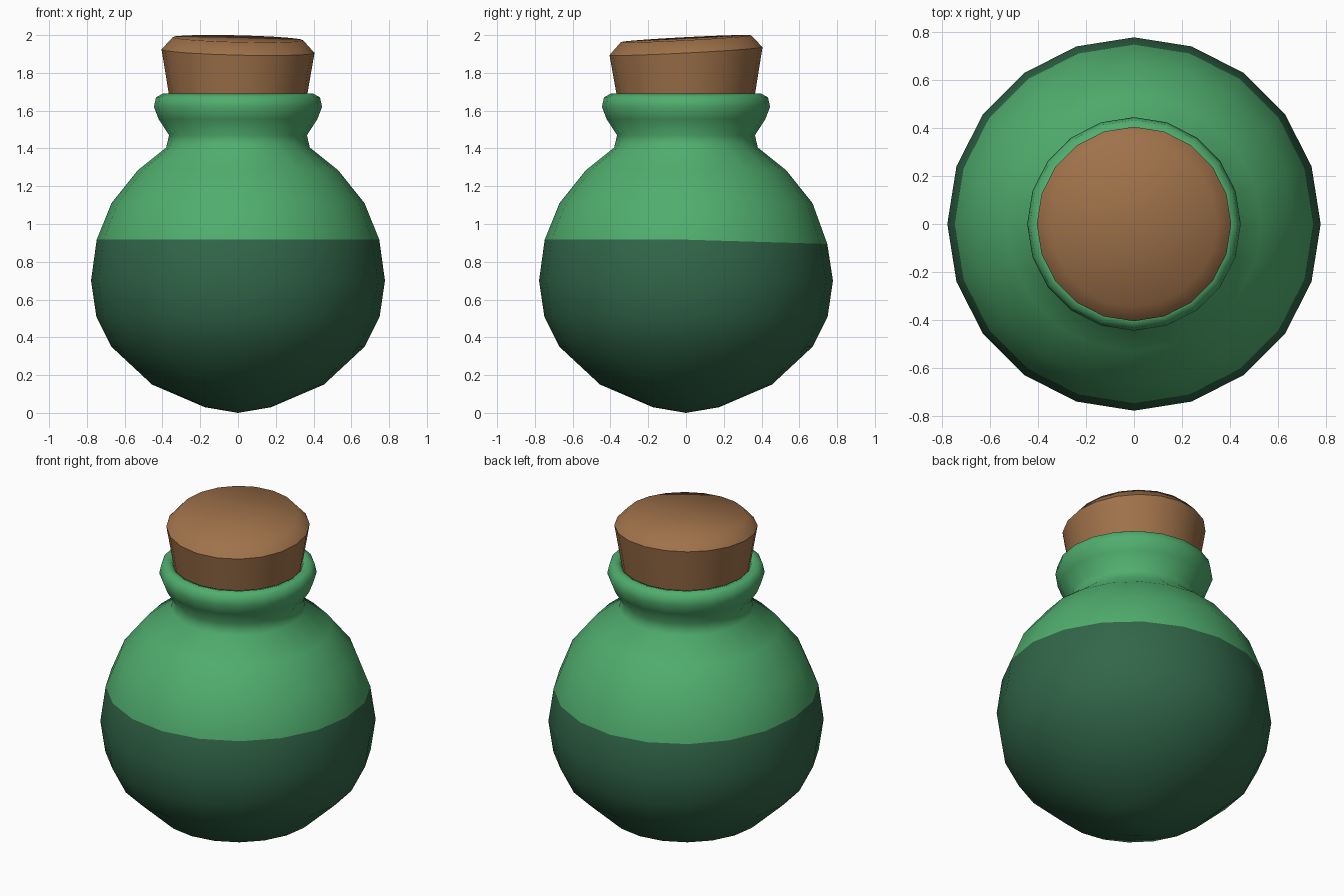
import bpy, bmesh, math

if "Cube" in bpy.data.objects:
    bpy.data.objects.remove(bpy.data.objects["Cube"])

SIDES = 20


def material(name, rgb):
    m = bpy.data.materials.new(name)
    m.diffuse_color = (*rgb, 1.0)
    m.use_nodes = True
    m.node_tree.nodes["Principled BSDF"].inputs["Base Color"].default_value = m.diffuse_color
    return m


def lathe(name, profile, mats, adjust=None, rule=None, sharp_rings=()):
    """Spin (radius, z) points around z; radius 0 makes a pole."""
    bm = bmesh.new()
    rings = []
    for i, (r, z) in enumerate(profile):
        if r == 0:
            rings.append([bm.verts.new((0, 0, z))] * SIDES)
            continue
        ring = []
        for k in range(SIDES):
            a = 2 * math.pi * k / SIDES
            x, y = r * math.cos(a), r * math.sin(a)
            ring.append(bm.verts.new((x, y, z + (adjust(i, x, y) if adjust else 0))))
        rings.append(ring)
    for i in range(len(rings) - 1):
        lo, hi = rings[i], rings[i + 1]
        for k in range(SIDES):
            n = (k + 1) % SIDES
            f = bm.faces.new(list(dict.fromkeys((lo[k], lo[n], hi[n], hi[k]))))
            f.smooth = True
            f.material_index = rule(i) if rule else 0
    for i in sharp_rings:
        for k in range(SIDES):
            bm.edges.get((rings[i][k], rings[i][(k + 1) % SIDES])).smooth = False
    me = bpy.data.meshes.new(name)
    bm.to_mesh(me)
    bm.free()
    for m in mats:
        me.materials.append(m)
    ob = bpy.data.objects.new(name, me)
    bpy.context.collection.objects.link(ob)
    return ob


glass = material("green glass", (0.08, 0.42, 0.155))
liquid = material("dark green liquid", (0.031, 0.133, 0.066))
cork = material("brown cork", (0.35, 0.168, 0.069))

# Round flask: dark below the liquid line, light above, flared lip on the neck
LINE = 6
flask = [(0, 0), (0.175, 0.03), (0.455, 0.15), (0.67, 0.35), (0.75, 0.51),
         (0.778, 0.70), (0.748, 0.917), (0.67, 1.11), (0.53, 1.285),
         (0.38, 1.405), (0.365, 1.47), (0.42, 1.555), (0.445, 1.62),
         (0.434, 1.67), (0.40, 1.69), (0.37, 1.68), (0.355, 1.62)]
lathe("flask", flask, [liquid, glass],
      adjust=lambda i, x, y: -0.03 * max(0, y) if i == LINE else 0,
      rule=lambda i: 0 if i < LINE else 1)

# Tapered stopper with a bevelled, slightly slanted top
stopper = [(0, 1.56), (0.345, 1.56), (0.405, 1.915), (0.345, 1.981), (0, 1.983)]
lathe("stopper", stopper, [cork],
      adjust=lambda i, x, y: 0.052 * y - 0.024 * x if i in (2, 3) else 0,
      sharp_rings=(1, 2))
